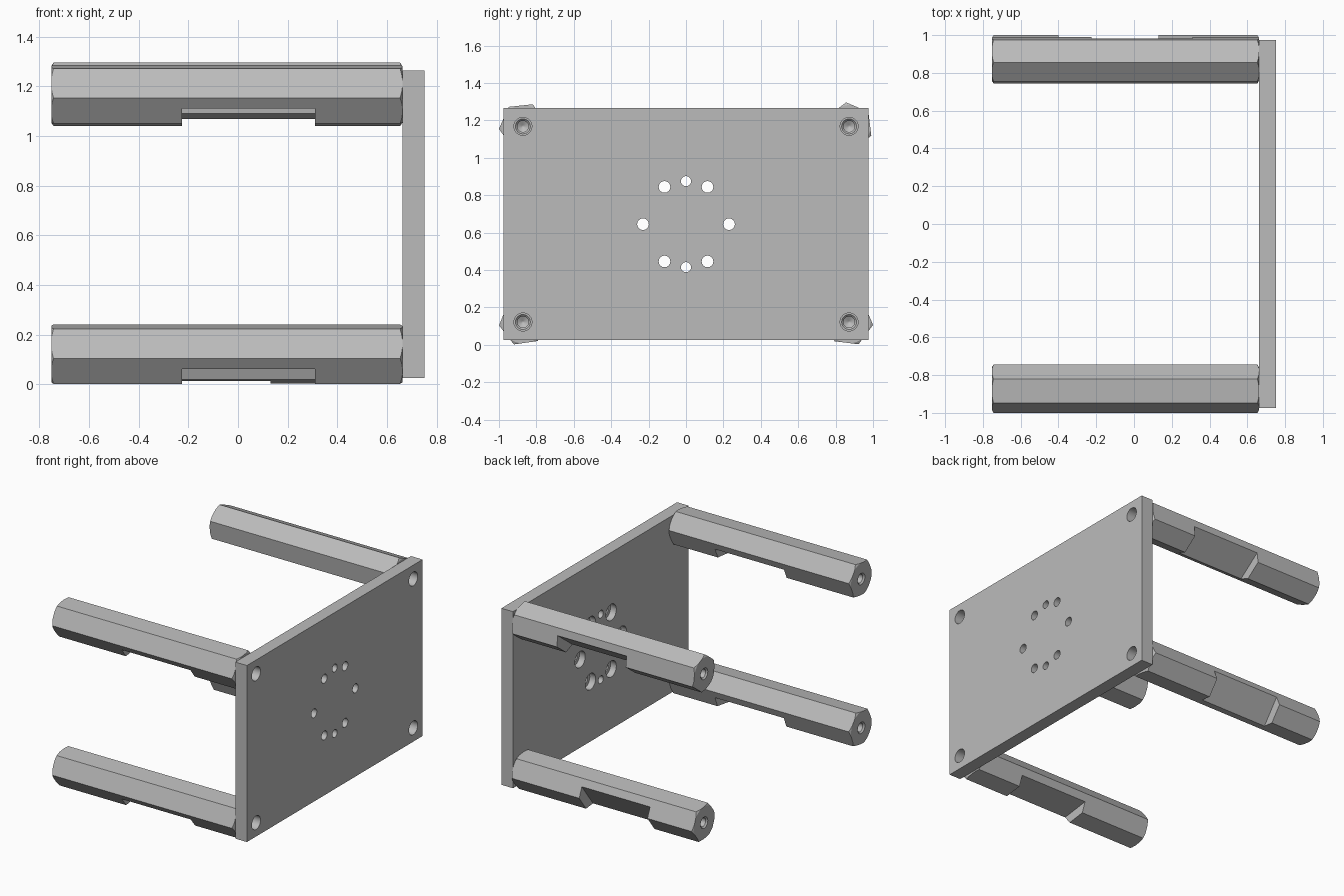
import bpy, bmesh
from math import cos, sin, pi, radians
from mathutils import Matrix

cube = bpy.data.objects.get("Cube")
if cube:
    bpy.data.objects.remove(cube, do_unlink=True)

grey = bpy.data.materials.new("plain grey")
grey.use_nodes = True
colour = (0.5, 0.5, 0.5, 1)
grey.diffuse_color = colour
grey.node_tree.nodes["Principled BSDF"].inputs["Base Color"].default_value = colour

X0, X1, X2 = -0.752, 0.662, 0.752      # free ends, plate inside, plate outside
POST_R, POST_Y, MID_Z, POST_DZ = 0.129, 0.872, 0.645, 0.523


def finish(name, bm):
    bmesh.ops.recalc_face_normals(bm, faces=bm.faces)
    mesh = bpy.data.meshes.new(name)
    bm.to_mesh(mesh)
    bm.free()
    mesh.materials.append(grey)
    obj = bpy.data.objects.new(name, mesh)
    bpy.context.collection.objects.link(obj)
    return obj


def lathe(name, profile, y, z, sides=32, phase=0.0):
    """Closed solid turned about an axis parallel to x; profile is (x, radius)."""
    bm = bmesh.new()
    rings = []
    for x, r in profile:
        angles = [phase + 2 * pi * i / sides for i in range(sides)]
        rings.append([bm.verts.new((x, y + r * cos(a), z + r * sin(a))) for a in angles])
    for a, b in zip(rings, rings[1:]):
        for i in range(sides):
            j = (i + 1) % sides
            bm.faces.new((a[i], a[j], b[j], b[i]))
    bm.faces.new(rings[0])
    bm.faces.new(rings[-1])
    return finish(name, bm)


def box(name, lo, hi, matrix=Matrix()):
    bm = bmesh.new()
    bmesh.ops.create_cube(bm, size=1)
    for v in bm.verts:
        v.co = [lo[k] + (v.co[k] + 0.5) * (hi[k] - lo[k]) for k in range(3)]
    bm.transform(matrix)
    return finish(name, bm)


def boolean(obj, tool, operation="DIFFERENCE"):
    tool.hide_render = True
    mod = obj.modifiers.new("cut", "BOOLEAN")
    mod.operation, mod.object, mod.solver = operation, tool, "EXACT"
    bpy.context.view_layer.objects.active = obj
    bpy.ops.object.modifier_apply(modifier=mod.name)
    bpy.data.objects.remove(tool, do_unlink=True)


def smooth(obj):
    bpy.ops.object.select_all(action="DESELECT")
    obj.select_set(True)
    bpy.context.view_layer.objects.active = obj
    bpy.ops.object.shade_smooth_by_angle(angle=radians(25))


def post(name, y, z, phase, notch_angle, notch_x):
    """Hexagonal bar with chamfered ends, tapped holes and one wrench notch."""
    obj = lathe(name, [(X0, POST_R), (X1, POST_R)], y, z, 6, radians(phase))
    chamfer = [(X0 - 0.001, 0.112), (X0 + 0.014, 0.137),
               (X1 - 0.014, 0.137), (X1 + 0.001, 0.112)]
    boolean(obj, lathe("chamfer_tool", chamfer, y, z, 48), "INTERSECT")
    for end, d in ((X0, 1), (X1, -1)):
        hole = [(end - d * 0.01, 0.05), (end + d * 0.01, 0.03),
                (end + d * 0.2, 0.03), (end + d * 0.215, 0.004)]
        boolean(obj, lathe("hole_tool", hole, y, z, 24))
    place = Matrix.Translation((0, y, z)) @ Matrix.Rotation(radians(notch_angle), 4, "X")
    boolean(obj, box("notch_tool", (notch_x[0], 0.046, -0.2), (notch_x[1], 0.2, 0.2), place))
    smooth(obj)


# Four posts
low, high = MID_Z - POST_DZ, MID_Z + POST_DZ
near, far = (-0.225, 0.31), (-0.40, 0.13)
post("front_lower_post", -POST_Y, low, 8, 278, near)
post("front_upper_post", -POST_Y, high, 6, 276, near)
post("back_lower_post", POST_Y, low, -7, -37, far)
post("back_upper_post", POST_Y, high, 37, 307, near)

# End plate with corner holes and a ring of fixing holes
plate = box("end_plate", (X1, -0.975, 0.025), (X2, 0.975, 1.265))
for y in (-POST_Y, POST_Y):
    for z in (low, high):
        boolean(plate, lathe("corner_tool", [(X1 - 0.05, 0.048), (X2 + 0.05, 0.048)], y, z))
for deg in (0, 60, 90, 120, 180, 240, 270, 300):
    y, z = 0.23 * cos(radians(deg)), MID_Z + 0.23 * sin(radians(deg))
    if deg % 180 == 90:
        profile = [(X1 - 0.05, 0.027), (X2 + 0.05, 0.027)]
    else:
        profile = [(X1 - 0.05, 0.057), (X1 + 0.045, 0.057),
                   (X1 + 0.045, 0.031), (X2 + 0.05, 0.031)]
    boolean(plate, lathe("ring_tool", profile, y, z))
smooth(plate)
